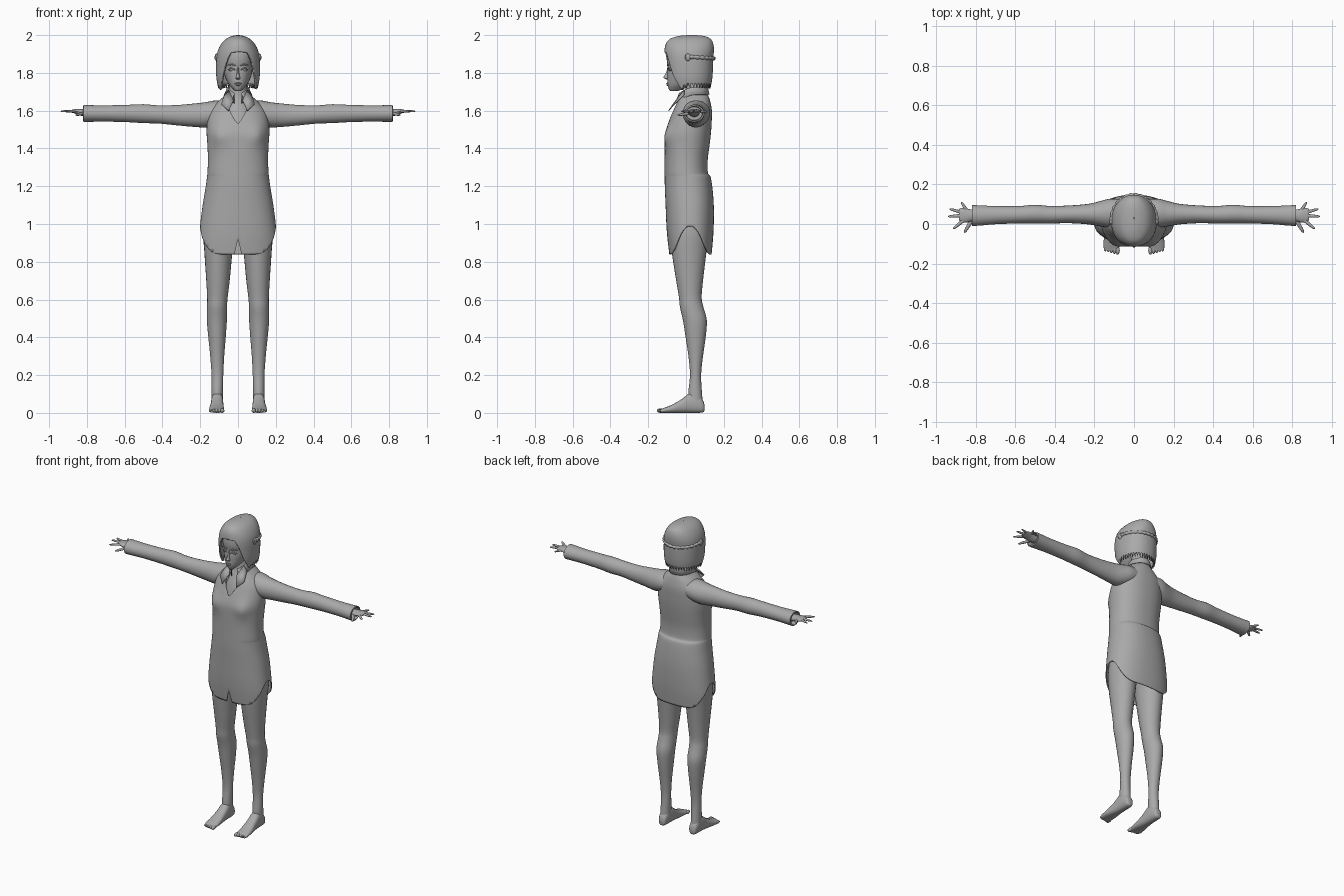
import bpy, bmesh, math
from mathutils import Vector

if "Cube" in bpy.data.objects:
    bpy.data.objects.remove(bpy.data.objects["Cube"])

GREY = bpy.data.materials.new("plain grey")
GREY.diffuse_color = (0.4, 0.4, 0.4, 1)
GREY.use_nodes = True
GREY.node_tree.nodes["Principled BSDF"].inputs["Base Color"].default_value = GREY.diffuse_color


def finish(name, bm, mirror=False, thick=0.0, angle=50):
    bmesh.ops.remove_doubles(bm, verts=bm.verts, dist=0.0003)
    bmesh.ops.recalc_face_normals(bm, faces=bm.faces)
    me = bpy.data.meshes.new(name)
    bm.to_mesh(me)
    bm.free()
    ob = bpy.data.objects.new(name, me)
    bpy.context.collection.objects.link(ob)
    me.materials.append(GREY)
    bpy.ops.object.select_all(action='DESELECT')
    bpy.context.view_layer.objects.active = ob
    ob.select_set(True)
    bpy.ops.object.shade_smooth_by_angle(angle=math.radians(angle))
    if thick:
        m = ob.modifiers.new("thickness", 'SOLIDIFY')
        m.thickness, m.offset = thick, -1
    if mirror:
        ob.modifiers.new("mirror", 'MIRROR')
    return ob


def smooth_rows(rows, k=4):
    """Catmull-Rom subdivision of a table of rows."""
    out = []
    for i in range(len(rows) - 1):
        p = [rows[max(0, min(len(rows) - 1, i + j))] for j in (-1, 0, 1, 2)]
        for s in range(k):
            t = s / k
            out.append([b + .5 * t * (c - a + t * (2*a - 5*b + 4*c - d + t * (3*(b - c) + d - a)))
                        for a, b, c, d in zip(*p)])
    return out + [list(rows[-1])]


def skin(name, rings, caps=True, **kw):
    """Surface through closed rings of points."""
    bm = bmesh.new()
    vs = [[bm.verts.new(p) for p in r] for r in rings]
    n = len(rings[0])
    for a, b in zip(vs, vs[1:]):
        for j in range(n):
            bm.faces.new((a[j], a[(j + 1) % n], b[(j + 1) % n], b[j]))
    if caps:
        bm.faces.new(vs[0])
        bm.faces.new(vs[-1])
    return finish(name, bm, **kw)


def spread(v, e):
    return math.copysign(abs(v) ** e, v)


def ring_z(row, n=28, e=1.0):
    """Horizontal ring from z, x centre, half width, front y, back y."""
    z, xc, hw, yf, yb = row
    return [(xc + hw * spread(math.sin(b), e), (yf + yb) / 2 - (yb - yf) / 2 * spread(math.cos(b), e), z)
            for b in (2 * math.pi * j / n for j in range(n))]


def sheet(name, rows, lo, hi, cols=96, e=1.0, bump=None, **kw):
    """Open garment-like shell whose lower and upper edges vary with angle."""
    fine = smooth_rows(rows)

    def at(z):
        for p, q in zip(fine, fine[1:]):
            if p[0] <= z <= q[0]:
                t = (z - p[0]) / max(1e-6, q[0] - p[0])
                return [u + (v - u) * t for u, v in zip(p, q)]
        return fine[-1] if z > fine[-1][0] else fine[0]

    rings = []
    for row in fine:
        ring = []
        for j in range(cols):
            b = 2 * math.pi * j / cols
            d = math.degrees(min(b, 2 * math.pi - b))
            z = max(lo(d, j), min(hi(d), row[0]))
            _, hw, yf, yb = at(z)
            y = (yf + yb) / 2 - (yb - yf) / 2 * spread(math.cos(b), e)
            ring.append((hw * spread(math.sin(b), e), y - (bump(d, z) if bump else 0), z))
        rings.append(ring)
    return skin(name, rings, caps=False, **kw)


def ramp(d, pts):
    """Piecewise linear curve."""
    for (a, u), (b, v) in zip(pts, pts[1:]):
        if d <= b:
            return u + (v - u) * (d - a) / (b - a)
    return pts[-1][1]


def blob(name, loc, size, mirror=False):
    bm = bmesh.new()
    bmesh.ops.create_uvsphere(bm, u_segments=16, v_segments=10, radius=1)
    for v in bm.verts:
        v.co = Vector(loc) + Vector(a * b for a, b in zip(v.co, size))
    return finish(name, bm, mirror)


def tube(name, pts, radii, mirror=False, n=10, flat=1.0):
    """Tapered tube along a path."""
    pts = [Vector(p) for p in pts]
    rings = []
    for i, p in enumerate(pts):
        t = (pts[min(i + 1, len(pts) - 1)] - pts[max(i - 1, 0)]).normalized()
        s = t.cross(Vector((0, 0, 1))).normalized()
        u = s.cross(t)
        rings.append([p + radii[i] * (s * math.cos(a) + u * flat * math.sin(a))
                      for a in (2 * math.pi * j / n for j in range(n))])
    return skin(name, rings, mirror=mirror)


# Long shirt: curved hem with side slits, front notch and a V neck
sheet("shirt", [
    (.835, .208, -.088, .135), (.92, .208, -.098, .143), (1.0, .2, -.104, .147), (1.1, .187, -.108, .147),
    (1.19, .172, -.112, .14), (1.25, .164, -.113, .13), (1.27, .162, -.113, .116), (1.34, .159, -.113, .115),
    (1.42, .162, -.113, .125), (1.48, .166, -.11, .132), (1.54, .163, -.092, .136), (1.6, .148, -.07, .137),
    (1.65, .105, -.05, .128), (1.68, .068, -.042, .118), (1.7, .056, -.035, .11)],
    lo=lambda d, j: .92 if j == 0 else .838 + .15 * abs(math.sin(math.radians(d))) ** 5,
    hi=lambda d: 1.53 + .17 * min(1, d / 34), e=.88, thick=.005,
    bump=lambda d, z: .016 * math.exp(-((d - 36) / 20) ** 2 - ((z - 1.465) / .055) ** 2))

# Neck and upper chest seen in the open collar
skin("neck", [ring_z(r) for r in smooth_rows([
    (1.5, 0, .09, -.07, .09), (1.58, 0, .085, -.048, .1), (1.64, 0, .062, -.02, .102),
    (1.68, 0, .049, -.005, .1), (1.77, 0, .046, -.002, .095)])])

# Folded collar: stand, fold and pointed fall
bm = bmesh.new()
strips = []
for j in range(41):
    d = 20 + 320 * j / 40
    b = math.radians(d)
    f = max(0, math.cos(b)) ** 2
    s, c = math.sin(b), math.cos(b)
    strips.append([bm.verts.new(p) for p in (
        (.052 * s, .045 - .068 * c - .02 * f, 1.665 - .03 * f),
        (.056 * s, .046 - .07 * c - .018 * f, 1.725 - .035 * f),
        ((.074 + .03 * f) * s, .046 - .078 * c - .038 * f, 1.685 - .055 * f))])
for a, b in zip(strips, strips[1:]):
    for k in (0, 1):
        bm.faces.new((a[k], b[k], b[k + 1], a[k + 1]))
finish("collar", bm, thick=.004)
bm = bmesh.new()
fall = [(.05, -.01, 1.712), (.024, -.056, 1.655), (.05, -.094, 1.6), (.088, -.064, 1.635), (.074, -.01, 1.685)]
bm.faces.new([bm.verts.new(p) for p in fall])
bmesh.ops.triangulate(bm, faces=bm.faces)
finish("collar_point", bm, mirror=True, thick=.004)


# Sleeve: x, z centre, z radius, y centre, y radius
def ring_x(r, n=24):
    return [(r[0], r[3] + r[4] * math.cos(a), r[1] + r[2] * math.sin(a))
            for a in (2 * math.pi * j / n for j in range(n))]


skin("sleeve", [ring_x(r) for r in smooth_rows([
    (.06, 1.595, .055, .055, .07), (.12, 1.587, .067, .055, .073), (.17, 1.578, .067, .052, .064),
    (.23, 1.576, .062, .05, .052), (.32, 1.576, .054, .049, .045), (.42, 1.58, .048, .047, .044),
    (.5, 1.584, .05, .05, .047), (.58, 1.585, .046, .047, .044), (.7, 1.585, .043, .045, .046),
    (.78, 1.585, .044, .043, .051), (.818, 1.585, .045, .043, .053)])]
    + [ring_x((.82, 1.585, .038, .043, .045)), ring_x((.79, 1.585, .035, .043, .042))], mirror=True)

# Hand
skin("palm", [ring_x(r, 16) for r in smooth_rows([
    (.78, 1.588, .022, .043, .028), (.82, 1.59, .02, .043, .03), (.85, 1.595, .014, .043, .036),
    (.875, 1.597, .009, .046, .034), (.885, 1.597, .005, .046, .028)])], mirror=True)
for name, root, tip, r in (("thumb", (.82, .02, 1.585), (.858, -.044, 1.577), .01),
                           ("index_finger", (.862, .018, 1.597), (.915, -.025, 1.597), .0085),
                           ("middle_finger", (.87, .042, 1.598), (.94, .038, 1.597), .0085),
                           ("ring_finger", (.868, .058, 1.598), (.932, .076, 1.597), .008),
                           ("little_finger", (.845, .066, 1.597), (.873, .112, 1.595), .008)):
    a, b = Vector(root), Vector(tip)
    tube(name, [a.lerp(b, t) for t in (0, .35, .7, .92, 1)],
         [r, r, r * .85, r * .6, r * .15], mirror=True, flat=.8)

# Leg: z, x centre, half width, front y, back y
skin("leg", [ring_z(r) for r in smooth_rows([
    (.04, .11, .03, .02, .09), (.1, .11, .03, .012, .085), (.2, .109, .031, .021, .08),
    (.3, .11, .037, .013, .09), (.4, .111, .046, -.002, .104), (.49, .112, .053, -.016, .11),
    (.56, .111, .053, -.032, .092), (.61, .109, .054, -.037, .083), (.7, .106, .062, -.052, .09),
    (.85, .104, .074, -.075, .108), (.94, .102, .082, -.08, .12), (1.02, .1, .08, -.07, .12)])], mirror=True)


# Foot: y, x centre, half width, bottom, top
def ring_y(r, n=20):
    return [(r[1] + r[2] * spread(math.cos(a), .8), r[0], (r[3] + r[4]) / 2 + (r[4] - r[3]) / 2 * spread(math.sin(a), .8))
            for a in (2 * math.pi * j / n for j in range(n))]


skin("foot", [ring_y(r) for r in smooth_rows([
    (.098, .11, .012, .012, .04), (.09, .11, .024, .003, .065), (.06, .11, .03, 0, .1),
    (.02, .11, .032, 0, .105), (-.02, .111, .034, 0, .075), (-.07, .113, .039, 0, .045),
    (-.11, .114, .04, 0, .029), (-.135, .114, .036, 0, .02)])], mirror=True)
for i in range(5):
    blob("toe", (.083 + .0155 * i, -.133 + .004 * i, .012), (.011 - .0007 * i, .022, .012 - .0008 * i), True)

# Head and face
skin("head", [ring_z(r, e=.92) for r in smooth_rows([
    (1.703, 0, .014, -.082, -.05), (1.712, 0, .024, -.09, -.02), (1.735, 0, .045, -.097, .03),
    (1.765, 0, .063, -.099, .09), (1.8, 0, .074, -.099, .11), (1.83, 0, .078, -.096, .118),
    (1.87, 0, .085, -.102, .122), (1.92, 0, .085, -.095, .12), (1.96, 0, .06, -.06, .1)])])
skin("nose", [ring_z(r, 12) for r in smooth_rows([
    (1.764, 0, .004, -.1, -.085), (1.769, 0, .012, -.112, -.08), (1.775, 0, .011, -.12, -.08),
    (1.79, 0, .008, -.112, -.08), (1.812, 0, .006, -.102, -.08), (1.84, 0, .005, -.097, -.08)])])
blob("upper_lip", (0, -.097, 1.744), (.019, .008, .0045))
blob("lower_lip", (0, -.096, 1.736), (.015, .008, .005))
blob("eye", (.034, -.08, 1.815), (.016, .011, .007), True)
tube("upper_eyelid", [(.014, -.094, 1.814), (.024, -.096, 1.823), (.038, -.09, 1.824), (.054, -.078, 1.816)],
     [.002, .004, .004, .002], True)
tube("eyebrow", [(.012, -.1, 1.838), (.03, -.097, 1.845), (.055, -.083, 1.84)], [.002, .004, .002], True)


# Bobbed hair: shell with a parted fringe and ragged lower edge
def hair_edge(d, j):
    if d < 72:
        return ramp(d + (4 if j > 60 else -3), [(-9, 1.912), (22, 1.908), (33, 1.865), (45, 1.79), (62, 1.715), (80, 1.705)])
    return 1.73 + (.014 if j % 3 else -.012) * (1 if d > 80 else .4)


sheet("hair", [
    (1.7, .1, -.075, .125), (1.74, .109, -.095, .134), (1.78, .115, -.106, .14), (1.83, .116, -.112, .143),
    (1.88, .114, -.115, .144), (1.92, .106, -.114, .148), (1.955, .088, -.106, .144), (1.98, .064, -.085, .13),
    (1.994, .035, -.045, .1), (1.999, .012, -.005, .065), (2.0, .001, .025, .035)],
    lo=hair_edge, hi=lambda d: 2.0, cols=120, e=.92, thick=.01)

# Braided band round the back of the hair
pts, rad = [], []
for j in range(61):
    b = math.radians(82 + 196 * j / 60)
    pts.append((.114 * math.sin(b), .016 - .13 * math.cos(b), 1.885 + .008 * math.cos(b)))
    rad.append(.011 if j % 4 < 2 else .008)
tube("hair_band", pts, rad)
blob("band_knot", (.113, .01, 1.882), (.011, .016, .02), True)
